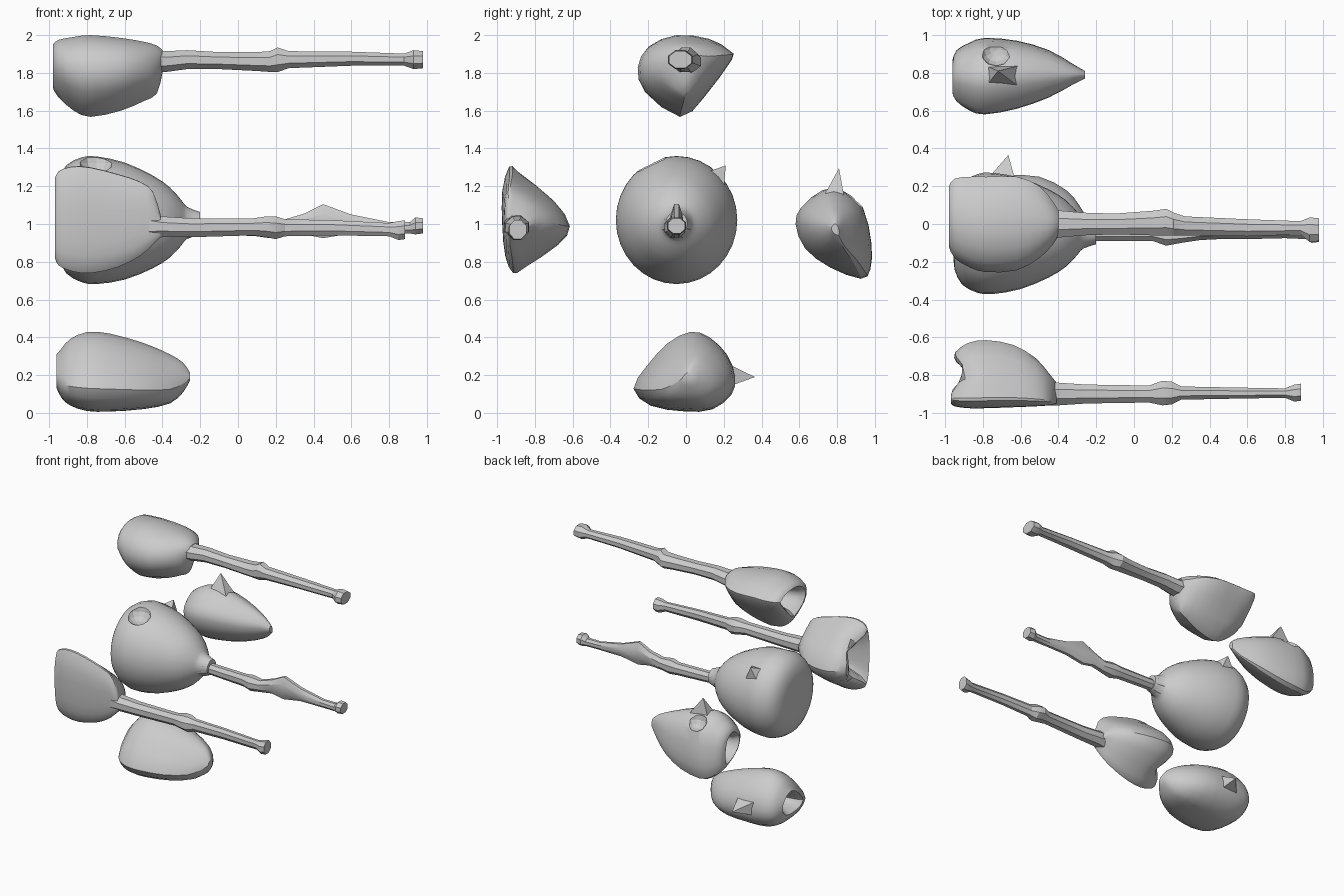
import bpy, bmesh, math
from mathutils import Vector


def spline(pts, n, closed=False):
    """Catmull-Rom resampling, n steps per span."""
    m, out = len(pts), []
    get = (lambda i: pts[i % m]) if closed else (lambda i: pts[max(0, min(m - 1, i))])
    for i in range(m if closed else m - 1):
        a, b, c, d = (Vector(get(i + k)) for k in (-1, 0, 1, 2))
        for k in range(n):
            t = k / n
            out.append(0.5 * (2 * b + (c - a) * t + (2 * a - 5 * b + 4 * c - d) * t * t
                              + (3 * b - a - 3 * c + d) * t ** 3))
    if not closed:
        out.append(Vector(pts[-1]))
    return out


def finish(name, verts, faces, angle=32):
    me = bpy.data.meshes.new(name)
    me.from_pydata(verts, [], faces)
    bm = bmesh.new()
    bm.from_mesh(me)
    bmesh.ops.recalc_face_normals(bm, faces=bm.faces)
    bm.to_mesh(me)
    bm.free()
    ob = bpy.data.objects.new(name, me)
    bpy.context.collection.objects.link(ob)
    bpy.ops.object.select_all(action='DESELECT')
    ob.select_set(True)
    bpy.context.view_layer.objects.active = ob
    bpy.ops.object.shade_smooth_by_angle(angle=math.radians(angle))
    return ob


def loft(name, section, stations, cave=0.0, smooth=2, notch=None, angle=32):
    """section: yz outline; stations: (x, ymin, ymax, zmin, zmax) it is fitted to."""
    sec = spline([Vector(p).to_3d() for p in section], smooth, True) if smooth > 1 \
        else [Vector(p).to_3d() for p in section]
    lo = [min(p[k] for p in sec) for k in (0, 1)]
    hi = [max(p[k] for p in sec) for k in (0, 1)]
    uv = [((p.x - lo[0]) / (hi[0] - lo[0]), (p.y - lo[1]) / (hi[1] - lo[1])) for p in sec]
    rings = []
    cols = spline([Vector(s) for s in stations], smooth) if smooth > 1 else stations
    for x, a, b, c, d in cols:
        rings.append([Vector((x, a + (b - a) * u, c + (d - c) * v)) for u, v in uv])
    if cave:                                   # hollowed left end
        c = sum(rings[0], Vector()) / len(uv)
        for s, dx in ((0.75, 0.04), (0.45, cave)):
            rings.insert(0, [c + (p - c) * s + Vector((dx, 0, 0)) for p in rings[1 if s < .7 else 0]])
    if notch:                                  # valley cut into the left end
        y0, w, depth, end = notch
        for r in rings[:9]:
            for p in r:
                fade = max(0, 1 - (p.x - end) / 0.25)
                p.x += depth * fade * math.exp(-((p.y - y0) / w) ** 2)
    n = len(uv)
    faces = [(i * n + j, i * n + (j + 1) % n, (i + 1) * n + (j + 1) % n, (i + 1) * n + j)
             for i in range(len(rings) - 1) for j in range(n)]
    faces += [tuple(range(n)), tuple(range((len(rings) - 1) * n, len(rings) * n))]
    return finish(name, [p for r in rings for p in r], faces, angle)


def pit(ob, loc, r):
    """Carve a round pit."""
    bpy.ops.mesh.primitive_uv_sphere_add(segments=12, ring_count=8, radius=r, location=loc)
    cut = bpy.context.object
    mod = ob.modifiers.new("pit", 'BOOLEAN')
    mod.operation, mod.object, mod.solver = 'DIFFERENCE', cut, 'EXACT'
    bpy.context.view_layer.objects.active = ob
    bpy.ops.object.modifier_apply(modifier=mod.name)
    bpy.data.objects.remove(cut)


def spike(name, base, tip):
    finish(name, list(base) + [tip], [(0, 1, 2, 3)] + [(i, (i + 1) % 4, 4) for i in range(4)], 20)


OCT = [(math.cos(math.radians(22.5 + 45 * i)), math.sin(math.radians(22.5 + 45 * i))) for i in range(8)]


def stem(name, pts):
    """pts: (x, y, z, half width, half height)."""
    loft(name, OCT, [(x, y - w, y + w, z - h, z + h) for x, y, z, w, h in pts], smooth=1, angle=25)


# central rounded head and collar
ROUND = [(math.cos(i * math.pi / 8), math.sin(i * math.pi / 8)) for i in range(16)]
prof = [(-.955, .12), (-.95, .2), (-.91, .285), (-.83, .33), (-.75, .338), (-.6, .31),
        (-.45, .245), (-.36, .185), (-.30, .12), (-.27, .085), (-.20, .06)]
head = loft("central_head", ROUND,
            [(x, -.05 - r * .95, -.05 + r * .95, 1.02 - (x + .75) * .03 - r, 1.02 - (x + .75) * .03 + r)
             for x, r in prof])
pit(head, (-.75, -.2, 1.36), .1)
spike("central_head_barb", [(-.8, .1, 1.27), (-.66, .1, 1.27), (-.66, .2, 1.17), (-.8, .2, 1.17)],
      (-.72, .21, 1.31))
stem("central_stem", [(-.32, -.05, 1.0, .09, .09), (-.22, -.05, 1.0, .06, .06), (-.2, -.05, .99, .04, .04),
                      (.1, -.05, .98, .04, .045), (.17, -.06, .98, .055, .055), (.25, -.06, .98, .04, .045),
                      (.35, -.05, 1.0, .035, .055), (.45, -.05, 1.015, .03, .09), (.6, -.05, 1.0, .03, .05),
                      (.8, -.05, .98, .025, .03), (.91, -.05, .98, .03, .03), (.94, -.05, .99, .05, .045),
                      (.98, -.05, .99, .045, .04)])

# upper segment: rounded above, keeled below, hollow left end
top = [(-.03, 1.57), (.1, 1.67), (.25, 1.87), (.24, 1.92), (.13, 1.98), (-.05, 2), (-.2, 1.94),
       (-.26, 1.83), (-.22, 1.7)]
loft("upper_segment", top,
     [(-.98, -.12, .2, 1.72, 1.95), (-.95, -.18, .24, 1.67, 1.975), (-.87, -.23, .25, 1.6, 1.99),
      (-.78, -.255, .25, 1.567, 2), (-.62, -.245, .25, 1.6, 1.985), (-.5, -.18, .2, 1.65, 1.965),
      (-.43, -.11, .12, 1.69, 1.945), (-.40, -.06, .07, 1.8, 1.92)], cave=.2)
stem("upper_stem", [(-.45, 0, 1.86, .08, .06), (-.38, 0, 1.86, .07, .055), (-.27, 0, 1.87, .06, .05),
                    (-.1, 0, 1.865, .055, .045), (.1, .005, 1.86, .065, .05), (.17, .01, 1.86, .07, .055),
                    (.21, 0, 1.87, .06, .065), (.27, -.01, 1.87, .05, .045), (.6, -.02, 1.875, .045, .037),
                    (.88, -.02, 1.87, .035, .032), (.93, -.03, 1.87, .065, .05), (.98, -.03, 1.87, .06, .045)])

# front segment: flat face outward, bulging toward the centre
front = [(-.965, 1.0), (-.965, 1.18), (-.93, 1.31), (-.88, 1.28), (-.7, 1.13), (-.62, 1.0), (-.68, .9),
         (-.85, .78), (-.91, .75), (-.95, .84)]
loft("front_segment", front,
     [(-.97, -.95, -.73, .82, 1.24), (-.95, -.965, -.68, .78, 1.28), (-.88, -.975, -.63, .75, 1.305),
      (-.78, -.975, -.615, .74, 1.3), (-.64, -.97, -.64, .77, 1.265), (-.52, -.965, -.71, .83, 1.225),
      (-.45, -.96, -.79, .89, 1.17), (-.41, -.95, -.84, .93, 1.05)],
     cave=.18, notch=(-.79, .06, .08, -.97))
stem("front_stem", [(-.47, -.9, .99, .06, .07), (-.4, -.9, .985, .06, .055), (-.25, -.9, .98, .05, .05),
                    (.08, -.9, .985, .045, .045), (.15, -.895, .985, .065, .055), (.2, -.895, .98, .06, .06),
                    (.25, -.895, .98, .035, .045), (.5, -.895, .98, .03, .04), (.8, -.895, .97, .025, .035),
                    (.85, -.895, .965, .045, .05), (.885, -.89, .97, .045, .05)])

# back segment with eye pit and horn
back = [(.58, 1.0), (.61, 1.09), (.72, 1.18), (.82, 1.18), (.93, 1.09), (.975, .9), (.97, .76), (.92, .71),
        (.76, .77), (.63, .87)]
seg = loft("back_segment", back,
           [(-.96, .69, .87, .84, 1.07), (-.94, .65, .92, .79, 1.11), (-.87, .60, .96, .73, 1.16),
            (-.79, .58, .985, .71, 1.19), (-.62, .61, .97, .735, 1.17), (-.45, .67, .92, .8, 1.11),
            (-.32, .74, .845, .88, 1.05), (-.26, .77, .81, .94, 1.0)], cave=.2)
pit(seg, (-.73, .92, 1.16), .085)
spike("back_segment_horn", [(-.79, .72, 1.13), (-.6, .72, 1.13), (-.6, .84, 1.13), (-.79, .84, 1.13)],
      (-.72, .81, 1.295))

# lower segment with horn
low = [(-.27, .13), (-.18, .04), (0, .01), (.14, .02), (.24, .1), (.26, .2), (.22, .31), (.13, .4),
       (.03, .43), (-.09, .37), (-.2, .25)]
loft("lower_segment", low,
     [(-.96, -.12, .14, .13, .31), (-.935, -.18, .19, .08, .34), (-.89, -.24, .23, .04, .39),
      (-.8, -.275, .25, .01, .428), (-.68, -.27, .26, .007, .42), (-.5, -.22, .25, .02, .37),
      (-.36, -.13, .18, .05, .31), (-.29, -.06, .1, .11, .265), (-.255, -.02, .04, .17, .215)], cave=.2)
spike("lower_segment_horn", [(-.81, .2, .13), (-.62, .2, .13), (-.62, .2, .27), (-.81, .2, .27)],
      (-.665, .365, .19))
